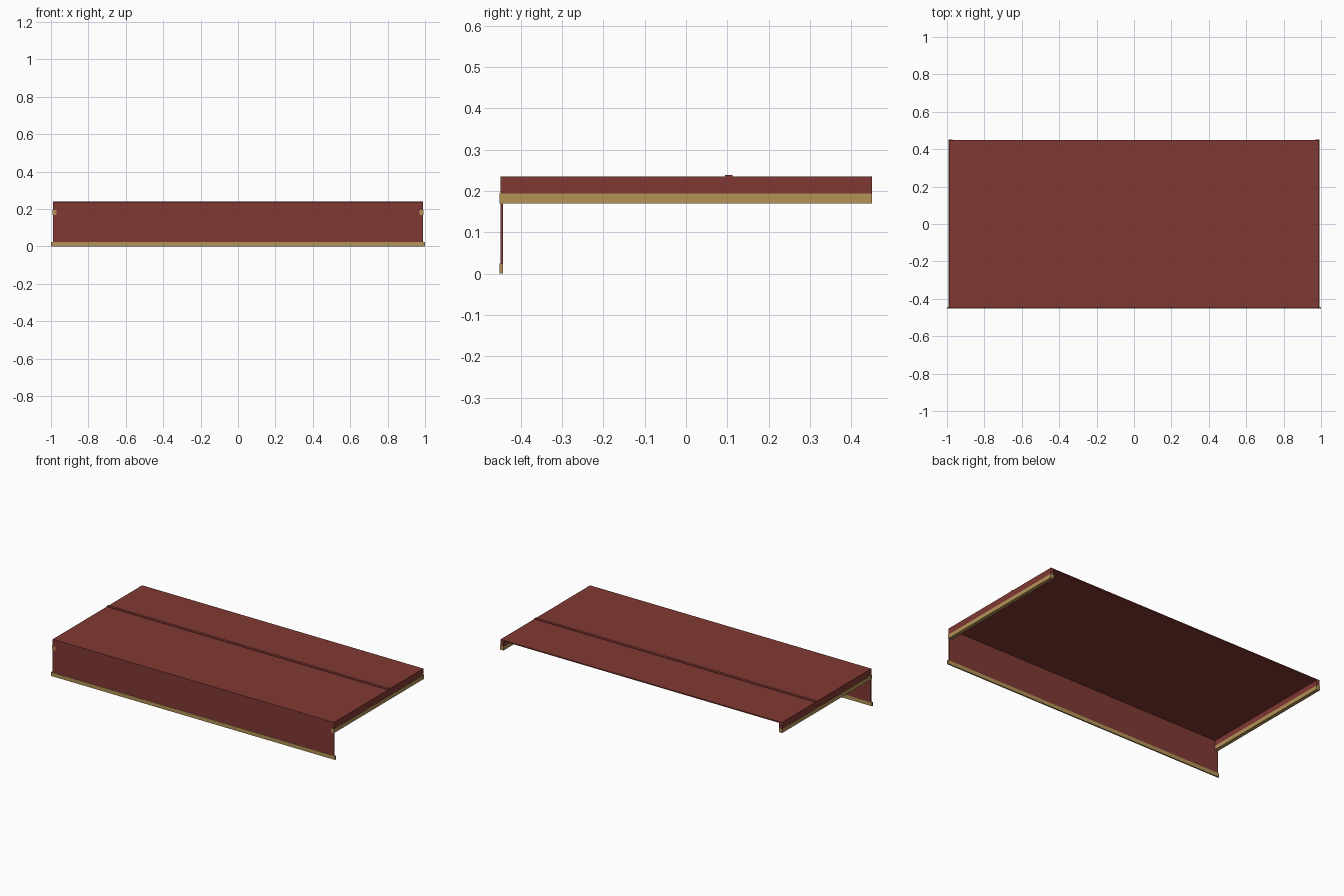
import bpy

if "Cube" in bpy.data.objects:
    bpy.data.objects.remove(bpy.data.objects["Cube"])


def material(name, rgb):
    m = bpy.data.materials.new(name)
    m.diffuse_color = (*rgb, 1)
    m.use_nodes = True
    m.node_tree.nodes["Principled BSDF"].inputs["Base Color"].default_value = m.diffuse_color
    return m


RED = material("dark red cloth", (0.216, 0.041, 0.033))
GOLD = material("gold trim", (0.456, 0.292, 0.095))


def box(name, x, y, z, mat):
    """Axis-aligned box from (min, max) ranges."""
    bpy.ops.mesh.primitive_cube_add(size=1)
    o = bpy.context.object
    o.name = name
    for v in o.data.vertices:
        for i, (a, b) in enumerate((x, y, z)):
            v.co[i] = b if v.co[i] > 0 else a
    o.data.materials.append(mat)
    return o


# Cloth top and its raised fold line
box("cloth_top", (-0.99, 0.99), (-0.449, 0.45), (0.228, 0.235), RED)
box("fold_ridge", (-0.99, 0.99), (0.094, 0.112), (0.233, 0.239), RED)

# Long front drop with gold hem
box("front_drop", (-0.99, 0.99), (-0.449, -0.443), (0.002, 0.230), RED)
box("front_hem", (-1.0, 1.0), (-0.4515, -0.4427), (0.0, 0.024), GOLD)

# Short side drops with gold hems, mirrored left and right
for side, s in (("left", -1), ("right", 1)):
    def span(a, b):
        return tuple(sorted((s * a, s * b)))
    box(side + "_drop", span(0.970, 0.990), (-0.449, 0.45), (0.172, 0.230), RED)
    box(side + "_hem", span(0.9695, 0.9925), (-0.4515, 0.4505), (0.169, 0.194), GOLD)
